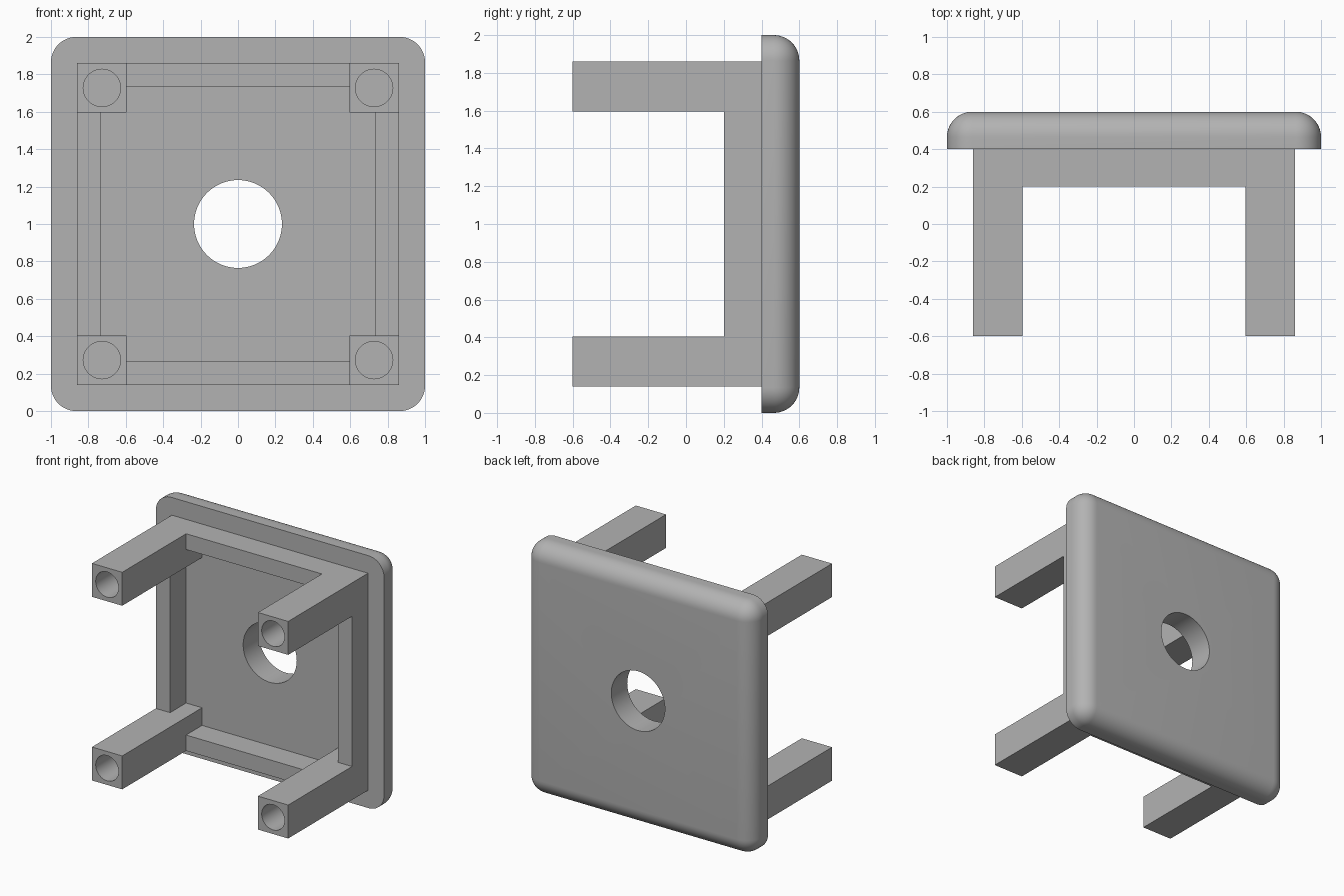
import bpy
import bmesh
import math
from mathutils import Matrix

cube = bpy.data.objects.get("Cube")
if cube:
    bpy.data.objects.remove(cube)

# Main sizes
MID = 1.0                                # height of the centre
OUTER, RAIL, LEG = 0.86, 0.735, 0.595    # half widths of frame, cavity, leg gap
FRONT, SEAT, PLATE, BACK = -0.6, 0.2, 0.4, 0.6
ROUND = 0.135

grey = bpy.data.materials.new("plain_grey")
grey.use_nodes = True
colour = (0.45, 0.45, 0.45, 1)
grey.diffuse_color = colour
grey.node_tree.nodes["Principled BSDF"].inputs["Base Color"].default_value = colour


def finish(name, bm):
    mesh = bpy.data.meshes.new(name)
    bm.to_mesh(mesh)
    bm.free()
    mesh.materials.append(grey)
    obj = bpy.data.objects.new(name, mesh)
    bpy.context.collection.objects.link(obj)
    return obj


def box_mesh(half_x, half_z, y0, y1):
    bm = bmesh.new()
    place = Matrix.Translation((0, (y0 + y1) / 2, MID))
    scale = Matrix.Diagonal((half_x * 2, y1 - y0, half_z * 2, 1))
    bmesh.ops.create_cube(bm, size=1, matrix=place @ scale)
    return bm


def box(name, *sizes):
    return finish(name, box_mesh(*sizes))


def rod(name, x, z, radius, y0, y1):
    bm = bmesh.new()
    place = Matrix.Translation((x, (y0 + y1) / 2, z)) @ Matrix.Rotation(math.pi / 2, 4, "X")
    bmesh.ops.create_cone(bm, cap_ends=True, segments=64, radius1=radius,
                          radius2=radius, depth=y1 - y0, matrix=place)
    return finish(name, bm)


def cut(target, cutter):
    cutter.hide_render = True
    mod = target.modifiers.new("cut", "BOOLEAN")
    mod.operation, mod.solver, mod.object = "DIFFERENCE", "EXACT", cutter
    bpy.context.view_layer.objects.active = target
    bpy.ops.object.modifier_apply(modifier=mod.name)
    bpy.data.objects.remove(cutter)


def smooth(obj):
    bpy.ops.object.select_all(action="DESELECT")
    obj.select_set(True)
    bpy.context.view_layer.objects.active = obj
    bpy.ops.object.shade_smooth_by_angle(angle=math.radians(30))


# Back plate: rounded corners and back rim, sharp front rim, round hole
bm = box_mesh(1, 1, PLATE, BACK)
rim = [e for e in bm.edges if any(v.co.y > MID / 2 for v in e.verts)]
bmesh.ops.bevel(bm, geom=rim, offset=ROUND, segments=12, profile=0.5, affect="EDGES")
plate = finish("back_plate", bm)
cut(plate, rod("hole_cutter", 0, MID, 0.235, 0, 1))
smooth(plate)

# Square frame with four legs, carved from one block
frame = box("frame_with_legs", OUTER, OUTER, FRONT, PLATE)
cut(frame, box("gap_across", MID, LEG, -1, SEAT))
cut(frame, box("gap_upright", LEG, MID, -1, SEAT))
cut(frame, box("cavity_across", RAIL, LEG, 0, BACK))
cut(frame, box("cavity_upright", LEG, RAIL, 0, BACK))

# Round socket along each leg
centre = (OUTER + LEG) / 2
for x in (-centre, centre):
    for z in (MID - centre, MID + centre):
        cut(frame, rod("socket_cutter", x, z, 0.1, -1, BACK))
smooth(frame)
